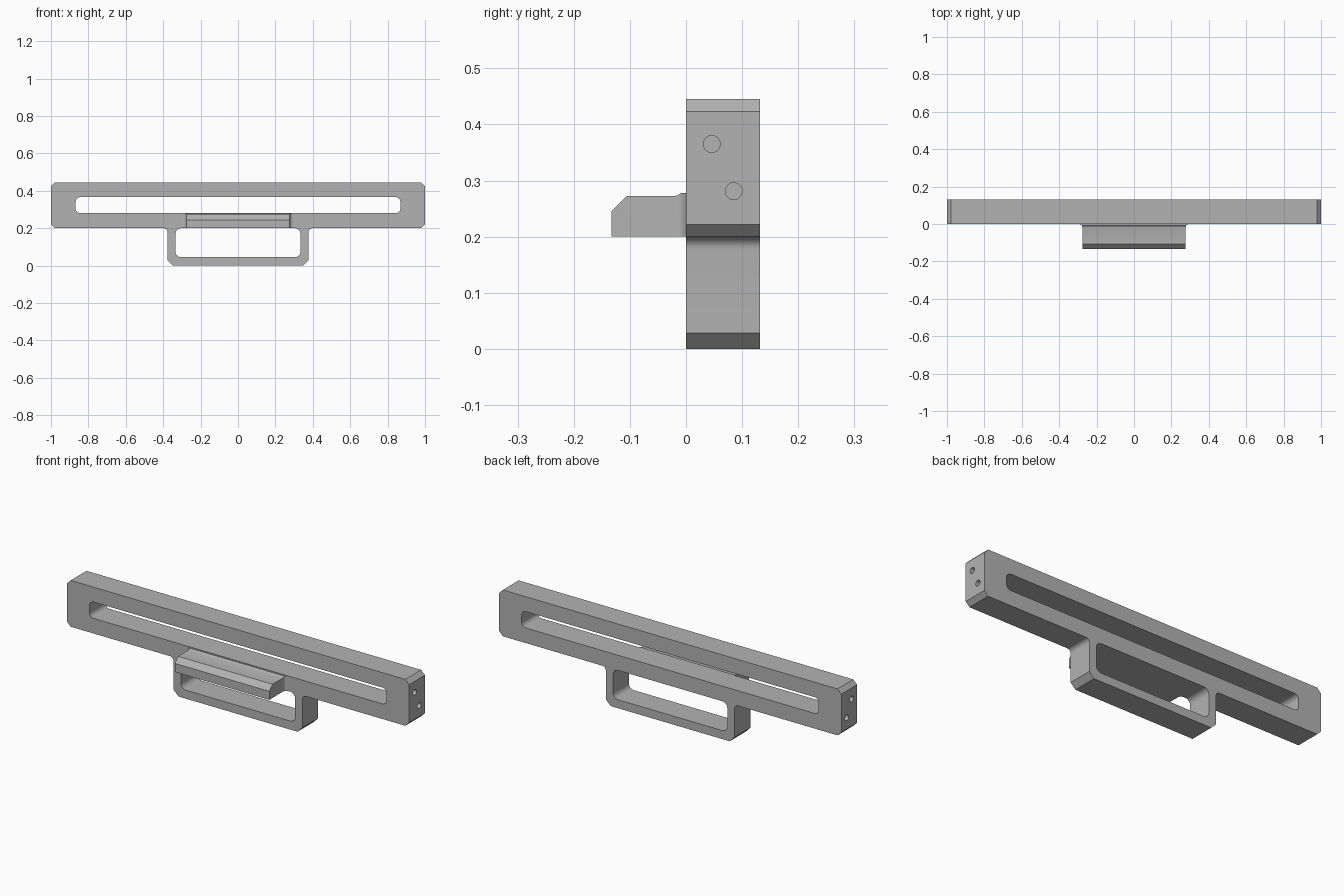
import bpy
import bmesh
from math import cos, sin, pi, radians
from mathutils import Vector, Matrix

if "Cube" in bpy.data.objects:
    bpy.data.objects.remove(bpy.data.objects["Cube"], do_unlink=True)

grey = bpy.data.materials.new("plain grey")
grey.use_nodes = True
colour = (0.45, 0.45, 0.45, 1)
grey.diffuse_color = colour
grey.node_tree.nodes["Principled BSDF"].inputs["Base Color"].default_value = colour


def outline(corners):
    """Corners (u, v, size, steps): one step is a chamfer, more is a fillet."""
    pts = []
    for i, corner in enumerate(corners):
        p = Vector(corner[:2])
        if len(corner) == 2:
            pts.append(p)
            continue
        size, steps = corner[2:]
        a = (Vector(corners[i - 1][:2]) - p).normalized()
        b = (Vector(corners[(i + 1) % len(corners)][:2]) - p).normalized()
        centre = p + size * (a + b)
        for k in range(steps + 1):
            t = k / steps * pi / 2
            pts.append(centre - size * (b * cos(t) + a * sin(t)))
    return pts


def box_corners(u, v0, v1, size, steps):
    return [(-u, v0, size, steps), (u, v0, size, steps),
            (u, v1, size, steps), (-u, v1, size, steps)]


def add_object(name, bm):
    bmesh.ops.recalc_face_normals(bm, faces=bm.faces)
    mesh = bpy.data.meshes.new(name)
    bm.to_mesh(mesh)
    bm.free()
    mesh.materials.append(grey)
    ob = bpy.data.objects.new(name, mesh)
    bpy.context.collection.objects.link(ob)
    return ob


def prism(name, corners, axis, start, end):
    """Extrude an outline along x, y or z; its plane is the other two axes."""
    bm = bmesh.new()
    verts = []
    for p in outline(corners):
        co = list(p)
        co.insert("xyz".index(axis), start)
        verts.append(bm.verts.new(co))
    face = bm.faces.new(verts)
    top = bmesh.ops.extrude_face_region(bm, geom=[face])["geom"]
    shift = Vector([end - start if a == axis else 0 for a in "xyz"])
    bmesh.ops.translate(bm, vec=shift,
                        verts=[g for g in top if isinstance(g, bmesh.types.BMVert)])
    return add_object(name, bm)


def combine(target, other, operation):
    mod = target.modifiers.new(operation.lower(), 'BOOLEAN')
    mod.operation, mod.solver, mod.object = operation, 'EXACT', other
    bpy.context.view_layer.objects.active = target
    bpy.ops.object.modifier_apply(modifier=mod.name)
    bpy.data.objects.remove(other, do_unlink=True)


# Bar and lower loop in one silhouette, mirrored across x
right_half = [(0.376, 0, 0.028, 1), (0.376, 0.2, 0.022, 8),
              (1, 0.2, 0.022, 1), (1, 0.445, 0.022, 1)]
left_half = [(-c[0], *c[1:]) for c in reversed(right_half)]
body = prism("bar_and_loop", right_half + left_half, "y", 0, 0.132)

# Long slot and loop opening
slot = prism("slot_cutter", box_corners(0.868, 0.28, 0.366, 0.025, 8), "y", -0.1, 0.3)
combine(body, slot, 'DIFFERENCE')
window = prism("window_cutter", box_corners(0.334, 0.045, 0.2, 0.03, 8), "y", -0.1, 0.3)
combine(body, window, 'DIFFERENCE')

# Two blind screw holes in each end
for side in (-1, 1):
    for y, z in ((0.046, 0.365), (0.085, 0.281)):
        bm = bmesh.new()
        place = Matrix.Translation((side, y, z)) @ Matrix.Rotation(pi / 2, 4, 'Y')
        bmesh.ops.create_cone(bm, cap_ends=True, segments=32, radius1=0.015,
                              radius2=0.015, depth=0.16, matrix=place)
        combine(body, add_object("hole_cutter", bm), 'DIFFERENCE')

# Front lip: plan with flared root, trimmed by its side profile
right_plan = [(0.276, -0.133), (0.276, 0, 0.02, 8), (0.3, 0), (0.3, 0.02)]
left_plan = [(-c[0], *c[1:]) for c in reversed(right_plan)]
lip = prism("front_lip", right_plan + left_plan, "z", 0.2, 0.3)
profile = [(-0.2, 0.1), (0.1, 0.1), (0.1, 0.278), (-0.009, 0.278),
           (-0.014, 0.274), (-0.02, 0.272), (-0.106, 0.272),
           (-0.133, 0.245), (-0.133, 0.1)][1:]
trim = prism("lip_trim", profile, "x", -0.5, 0.5)
combine(lip, trim, 'INTERSECT')
combine(body, lip, 'UNION')

# Smooth fillets, crisp edges
bpy.ops.object.select_all(action='DESELECT')
body.select_set(True)
bpy.context.view_layer.objects.active = body
bpy.ops.object.shade_smooth_by_angle(angle=radians(25))
